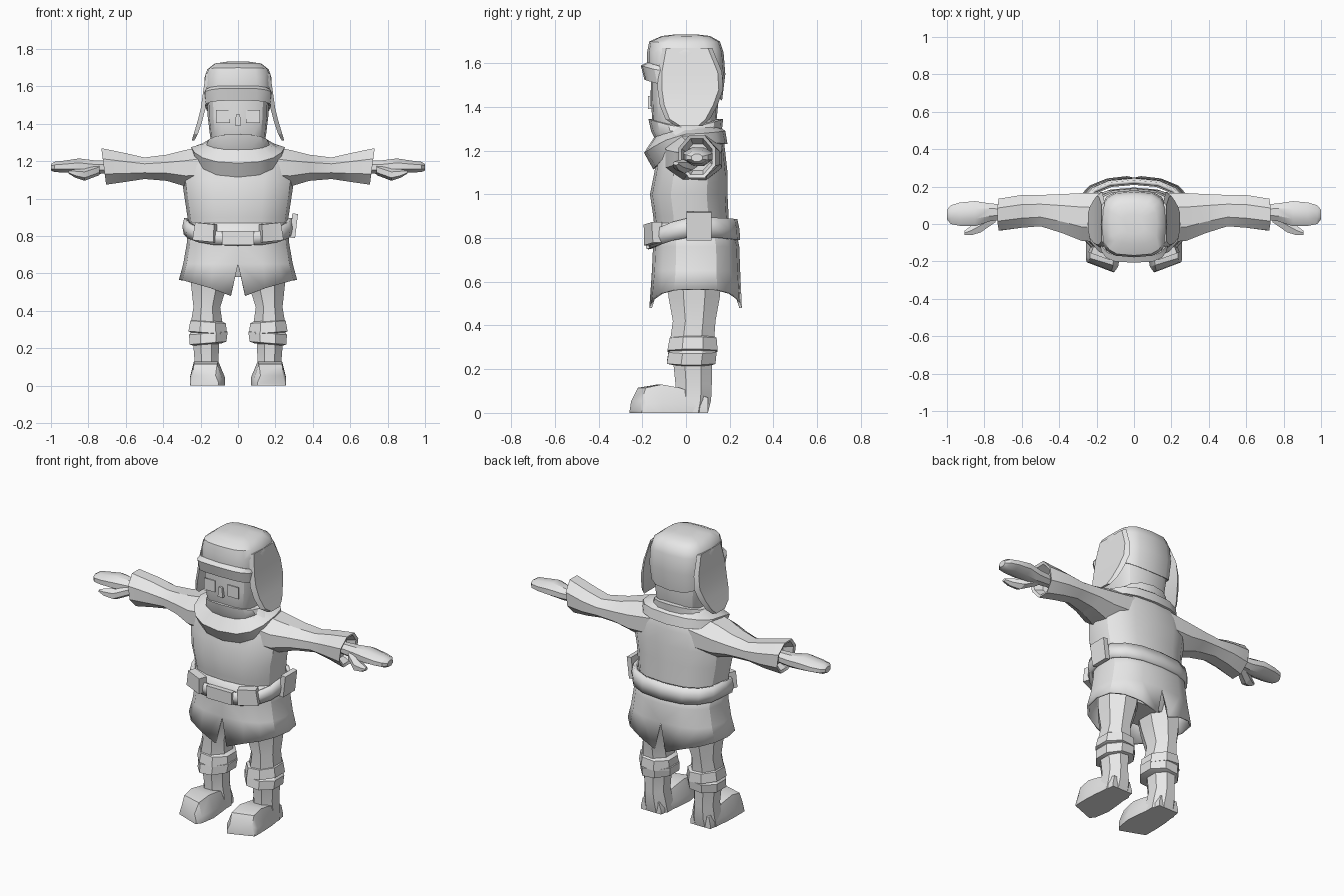
import bpy, bmesh, math

mat = bpy.data.materials.new("plain_grey")
mat.diffuse_color = (0.8, 0.8, 0.8, 1)


def spow(v, e):
    return math.copysign(abs(v) ** e, v) if abs(v) > 1e-6 else 0.0


def loft(name, rings, closed=True, caps=True, mirror=False, thick=0, angle=30):
    """Skin a list of equal-length point rings."""
    bm = bmesh.new()
    vs = [[bm.verts.new(p) for p in r] for r in rings]
    n = len(rings[0])
    for a, b in zip(vs, vs[1:]):
        for i in range(n if closed else n - 1):
            j = (i + 1) % n
            bm.faces.new((a[i], a[j], b[j], b[i]))
    if caps:
        bm.faces.new(vs[0])
        bm.faces.new(vs[-1])
    bmesh.ops.recalc_face_normals(bm, faces=bm.faces)
    me = bpy.data.meshes.new(name)
    bm.to_mesh(me)
    bm.free()
    me.materials.append(mat)
    ob = bpy.data.objects.new(name, me)
    bpy.context.collection.objects.link(ob)
    bpy.ops.object.select_all(action='DESELECT')
    ob.select_set(True)
    bpy.context.view_layer.objects.active = ob
    bpy.ops.object.shade_smooth_by_angle(angle=math.radians(angle))
    if mirror:
        m = ob.modifiers.new("mirror", 'MIRROR')
        m.use_clip = True
    if thick:
        s = ob.modifiers.new("thickness", 'SOLIDIFY')
        s.thickness = thick
        s.offset = 0
    return ob


def ring(rx, yf, yb, zf, zs=None, zb=None, n=16, e=0.8, half=False):
    """Horizontal rounded ring whose height may differ at front, side and back."""
    zs = zf if zs is None else zs
    zb = zf if zb is None else zb
    pts = []
    for i in range(n // 2 + 1 if half else n):
        a = -math.pi / 2 + 2 * math.pi * i / n
        c, s = spow(math.cos(a), e), spow(math.sin(a), e)
        z = zs + ((zf if s < 0 else zb) - zs) * abs(s) ** 1.5
        pts.append((rx * c, (yf + yb) / 2 + (yb - yf) / 2 * s, z))
    return pts


def xring(x, y0, y1, z0, z1, n=8, lean=0):
    """Ring across the x axis, used for arms and hands."""
    out = []
    for i in range(n):
        a = 2 * math.pi * (i + 0.5) / n
        k = 1 / math.cos(math.pi / n)
        out.append((x + lean * math.sin(a), (y0 + y1) / 2 + (y1 - y0) / 2 * math.cos(a) * k,
                    (z0 + z1) / 2 + (z1 - z0) / 2 * math.sin(a) * k))
    return out


def zring(z, x0, x1, y0, y1, tilt=0):
    """Eight-sided horizontal ring, used for legs."""
    return [(x, y, z + tilt * (x - 0.16)) for x, y, _ in
            ((q[1], q[2], 0) for q in xring(0, x0, x1, y0, y1))]


def slab(name, cx, cy, cz, w, d, h, turn=0, roll=0, taper=1):
    """Small box turned about z, rolled about y."""
    rings = []
    for zz, t in ((-h / 2, 1), (h / 2, taper)):
        r = []
        for sx, sy in ((-1, -1), (1, -1), (1, 1), (-1, 1)):
            x, y = sx * w / 2 * t, sy * d / 2
            x, z = x * math.cos(roll) + zz * math.sin(roll), zz * math.cos(roll) - x * math.sin(roll)
            r.append((cx + x * math.cos(turn) - y * math.sin(turn),
                      cy + x * math.sin(turn) + y * math.cos(turn), cz + z))
        rings.append(r)
    return loft(name, rings)


# Tunic body
loft("tunic_body", [ring(*r) for r in (
    (.255, -.14, .195, .80), (.27, -.15, .195, .90), (.285, -.165, .19, 1.0),
    (.30, -.145, .19, 1.10), (.29, -.13, .18, 1.19), (.23, -.12, .17, 1.27),
    (.15, -.10, .14, 1.32))])

# Skirt with front and back slits
top = ring(.262, -.148, .215, .87, half=True)
hip = ring(.268, -.145, .238, .76, half=True)
mid = ring(.287, -.15, .242, .65, half=True)
hem = [(x, y, .48 + .085 * min(1, x / .3)) for x, y, _ in ring(.31, -.162, .25, .5, half=True)]
for i in (0, -1):
    hem[i] = (.038, hem[i][1], .48)
loft("tunic_skirt", [top, hip, mid, hem], closed=False, caps=False, mirror=True, thick=.012)

# Belt, buckle and pouches
loft("belt", [ring(.278, -.165, .225, .82, .895, .885), ring(.288, -.172, .235, .785, .85, .84),
              ring(.28, -.165, .238, .75, .81, .79)], caps=False, thick=.02)
slab("buckle", 0, -.168, .79, .17, .03, .075)
for s in (-1, 1):
    slab("front_pouch", s * .175, -.15, .82, .12, .05, .095, turn=s * .35, roll=s * -.1, taper=.9)
slab("side_pouch", .298, .06, .855, .03, .115, .13, roll=.12)

# Sleeves with hollow cuffs
loft("sleeve", [xring(*r) for r in (
    (.13, -.10, .165, 1.06, 1.29), (.28, -.09, .165, 1.065, 1.26), (.38, -.05, .16, 1.095, 1.235),
    (.50, -.012, .155, 1.105, 1.22), (.60, -.02, .155, 1.09, 1.243))]
     + [xring(.718, -.035, .135, 1.075, 1.27, lean=.014),
        xring(.712, -.02, .12, 1.09, 1.255, lean=.014), xring(.66, .0, .11, 1.11, 1.23)], mirror=True)

# Hands
loft("hand", [xring(*r) for r in (
    (.65, .03, .10, 1.14, 1.20), (.77, .015, .11, 1.13, 1.205), (.85, -.012, .122, 1.135, 1.215),
    (.93, -.01, .115, 1.14, 1.203), (.98, .0, .10, 1.142, 1.197), (1.0, .025, .075, 1.15, 1.185))],
     mirror=True)
loft("thumb", [xring(*r, n=6) for r in (
    (.74, .01, .07, 1.13, 1.18), (.82, -.045, .03, 1.1, 1.155), (.87, -.06, -.01, 1.115, 1.155),
    (.905, -.06, -.035, 1.135, 1.15))], mirror=True)

# Cowl and neck scarf
loft("cowl", [ring(*r) for r in (
    (.225, -.12, .17, 1.13, 1.23, 1.23), (.245, -.15, .19, 1.115, 1.245, 1.23),
    (.25, -.192, .18, 1.19, 1.275, 1.29), (.17, -.14, .14, 1.27, 1.30, 1.32),
    (.13, -.1, .11, 1.24, 1.26, 1.28))])
loft("neck_scarf", [ring(*r) for r in (
    (.17, -.135, .14, 1.24, 1.26, 1.27), (.178, -.16, .165, 1.29, 1.29, 1.30),
    (.165, -.172, .17, 1.345, 1.305, 1.345), (.14, -.14, .14, 1.345, 1.315, 1.345))])

# Head
loft("head", [ring(*r, e=.6) for r in (
    (.13, -.12, .12, 1.26), (.15, -.155, .14, 1.34), (.162, -.16, .15, 1.44), (.165, -.16, .15, 1.60))])
for s in (-1, 1):
    slab("eye", s * .08, -.161, 1.44, .075, .006, .07)
slab("nose", 0, -.163, 1.42, .035, .02, .06, taper=.6)

# Cap crown, folded brim and ear flaps
loft("cap", [ring(*r, e=.62) for r in (
    (.16, -.15, .15, 1.54, 1.5, 1.44), (.176, -.172, .165, 1.54, 1.5, 1.43),
    (.182, -.178, .18, 1.58, 1.57, 1.55), (.178, -.178, .172, 1.65),
    (.165, -.168, .155, 1.70, 1.69, 1.70), (.125, -.11, .11, 1.725, 1.722, 1.725),
    (.06, -.05, .05, 1.732))], angle=45)
loft("cap_brim", [ring(*r, e=.62) for r in (
    (.165, -.165, .06, 1.54, 1.5, 1.5), (.18, -.19, .07, 1.525, 1.495, 1.5),
    (.185, -.207, .07, 1.59, 1.56, 1.56), (.178, -.175, .06, 1.605, 1.575, 1.575))])
flap = []
for cx, z, y0, y1, w in ((.165, 1.67, -.11, .12, .015), (.178, 1.56, -.13, .165, .02),
                         (.187, 1.48, -.13, .17, .025), (.205, 1.41, -.12, .145, .025),
                         (.226, 1.345, -.095, .11, .022), (.24, 1.312, -.045, .075, .014)):
    flap.append([(cx - w / 2, y0, z), (cx + w / 2, y0 + .02, z), (cx + w / 2, y1 - .02, z),
                 (cx - w / 2, y1, z)])
loft("ear_flap", flap, mirror=True)

# Hips and legs
loft("hips", [ring(.19, -.07, .14, .58), ring(.24, -.11, .18, .68), ring(.24, -.11, .18, .8)])
loft("leg", [zring(*r) for r in (
    (.72, .02, .25, -.10, .17), (.53, .06, .25, -.08, .155), (.42, .095, .238, -.06, .135),
    (.35, .085, .25, -.07, .13), (.23, .10, .24, -.058, .12), (.13, .105, .232, -.048, .118),
    (.06, .09, .24, -.05, .115), (0, .085, .245, -.05, .10))], mirror=True)
loft("knee_wrap_upper", [zring(*r, tilt=.08) for r in (
    (.275, .08, .245, -.06, .12), (.283, .058, .265, -.085, .145), (.34, .065, .255, -.075, .14),
    (.35, .085, .245, -.06, .125))], mirror=True)
loft("knee_wrap_lower", [zring(*r, tilt=-.08) for r in (
    (.22, .09, .24, -.05, .115), (.228, .062, .258, -.088, .135), (.28, .055, .262, -.08, .14),
    (.295, .08, .25, -.06, .12))], mirror=True)

# Boot feet, slanted at the toe
foot = []
for y, b0, b1, t0, t1, zt, skew in (
        (.10, .10, .235, .115, .225, .07, 0), (-.03, .08, .253, .108, .232, .115, 0),
        (-.12, .07, .257, .105, .236, .13, .15), (-.20, .085, .257, .112, .236, .115, .3),
        (-.228, .105, .255, .12, .24, .055, .38), (-.232, .11, .255, .115, .25, .01, .38)):
    foot.append([(x, y + skew * (x - .18), z) for x, z in
                 ((b0, 0), (b1, 0), (b1, zt * .35), (t1, zt), (t0, zt), (b0, zt * .35))])
loft("boot_foot", foot, mirror=True)
